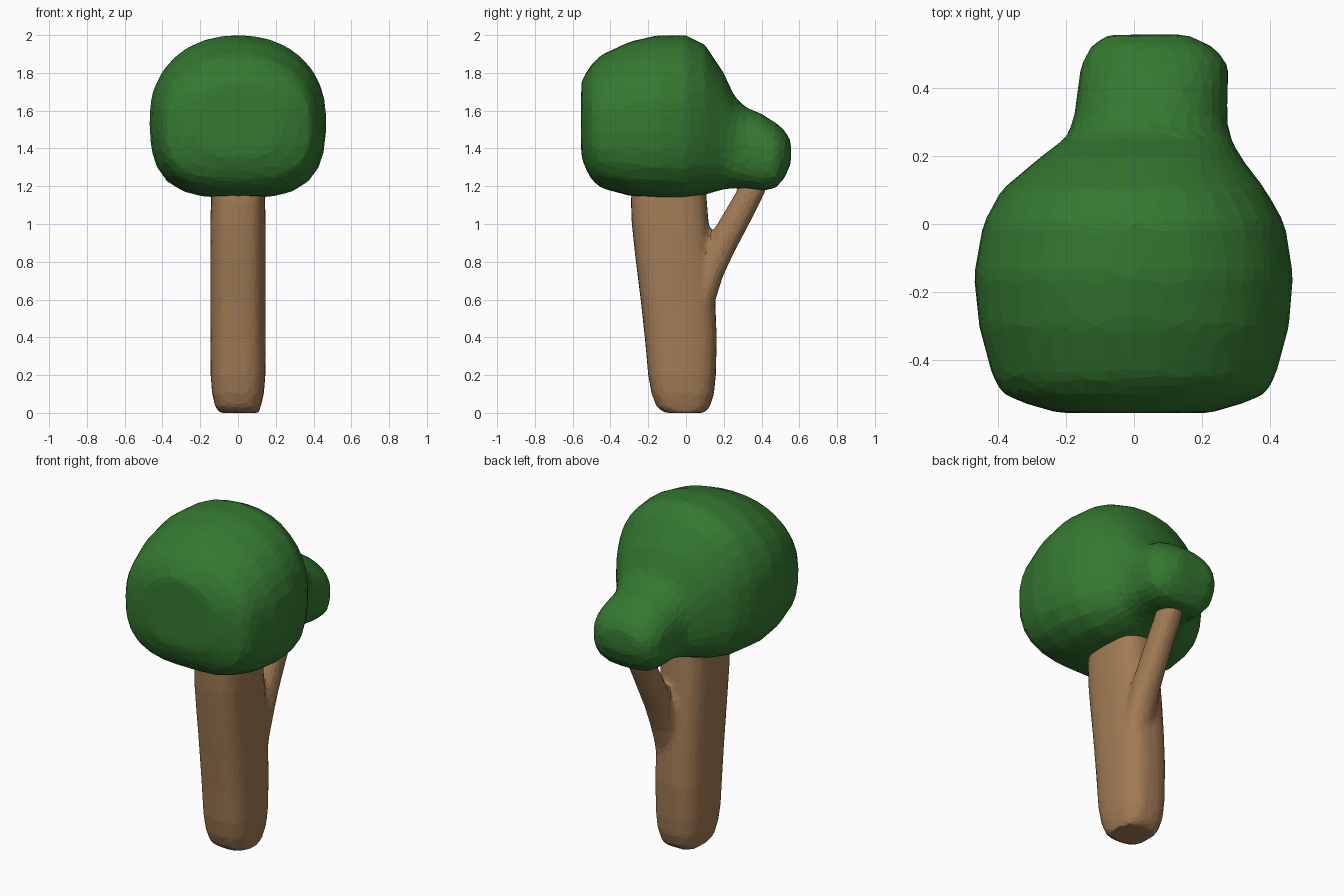
import bpy, bmesh
from math import cos, sin, pi


def material(name, rgb):
    m = bpy.data.materials.new(name)
    m.diffuse_color = (*rgb, 1)
    return m


def loft(bm, slices, axis, p_top, p_bot, n=32):
    """Superellipse slices: (position, x0, x1, b0, b1) along y or z."""
    rings = []
    for pos, x0, x1, b0, b1 in slices:
        ring = []
        for i in range(n):
            t = 2 * pi * i / n
            c, s = cos(t), sin(t)
            p = p_top if s >= 0 else p_bot
            r = (abs(c) ** p + abs(s) ** p) ** (-1 / p)
            x = (x0 + x1) / 2 + c * r * (x1 - x0) / 2
            b = (b0 + b1) / 2 + s * r * (b1 - b0) / 2
            ring.append(bm.verts.new((x, pos, b) if axis == 'y' else (x, b, pos)))
        rings.append(ring)
    faces = [bm.faces.new(rings[0]), bm.faces.new(rings[-1][::-1])]
    for lo, hi in zip(rings, rings[1:]):
        for i in range(n):
            j = (i + 1) % n
            faces.append(bm.faces.new((lo[i], hi[i], hi[j], lo[j])))
    bmesh.ops.recalc_face_normals(bm, faces=faces)


def finish(bm, name, mat, voxel, ratio):
    """Fuse the lofts, soften the joins and reduce to irregular facets."""
    me = bpy.data.meshes.new(name)
    bm.to_mesh(me)
    bm.free()
    me.materials.append(mat)
    ob = bpy.data.objects.new(name, me)
    bpy.context.collection.objects.link(ob)
    m = ob.modifiers.new("fuse", 'REMESH')
    m.mode, m.voxel_size = 'VOXEL', voxel
    m = ob.modifiers.new("soften", 'SMOOTH')
    m.factor, m.iterations = 0.5, 5
    m = ob.modifiers.new("facets", 'DECIMATE')
    m.ratio = ratio
    return ob


# Trunk with side branch
bm = bmesh.new()
loft(bm, [
    (0.00, -0.10, 0.11, -0.11, 0.10), (0.03, -0.12, 0.12, -0.155, 0.125),
    (0.10, -0.137, 0.137, -0.182, 0.148), (0.20, -0.145, 0.145, -0.20, 0.158),
    (0.40, -0.147, 0.147, -0.218, 0.163), (0.60, -0.147, 0.147, -0.24, 0.155),
    (0.80, -0.147, 0.147, -0.265, 0.14), (1.00, -0.147, 0.147, -0.287, 0.12),
    (1.12, -0.143, 0.143, -0.292, 0.11), (1.30, -0.135, 0.135, -0.28, 0.10),
], 'z', 2.9, 2.9)
loft(bm, [
    (0.45, -0.02, 0.12, 0.00, 0.13), (0.60, -0.03, 0.13, 0.00, 0.157),
    (0.72, -0.03, 0.13, 0.05, 0.195), (0.85, -0.025, 0.125, 0.09, 0.255),
    (1.00, -0.02, 0.12, 0.165, 0.335), (1.16, -0.02, 0.12, 0.26, 0.415),
    (1.32, -0.01, 0.11, 0.33, 0.47),
], 'z', 2.2, 2.2)
finish(bm, "trunk", material("bark", (0.36, 0.2, 0.09)), 0.018, 0.14)

# Foliage: large crown tapering into a smaller lobe at the back
bm = bmesh.new()
loft(bm, [
    (-0.555, -0.22, 0.22, 1.36, 1.75), (-0.53, -0.31, 0.31, 1.29, 1.80),
    (-0.50, -0.385, 0.385, 1.235, 1.845), (-0.45, -0.415, 0.415, 1.19, 1.895),
    (-0.30, -0.455, 0.455, 1.15, 1.965), (-0.15, -0.47, 0.468, 1.138, 2.0),
    (0.00, -0.443, 0.443, 1.138, 2.0), (0.10, -0.39, 0.387, 1.155, 1.95),
    (0.20, -0.27, 0.31, 1.185, 1.80), (0.26, -0.19, 0.28, 1.19, 1.67),
    (0.32, -0.175, 0.272, 1.188, 1.615), (0.40, -0.165, 0.277, 1.178, 1.585),
    (0.47, -0.155, 0.277, 1.185, 1.54), (0.52, -0.13, 0.235, 1.24, 1.50),
    (0.556, -0.08, 0.16, 1.32, 1.44),
], 'y', 2.15, 3.1)
finish(bm, "foliage", material("leaves", (0.035, 0.19, 0.03)), 0.025, 0.12)
